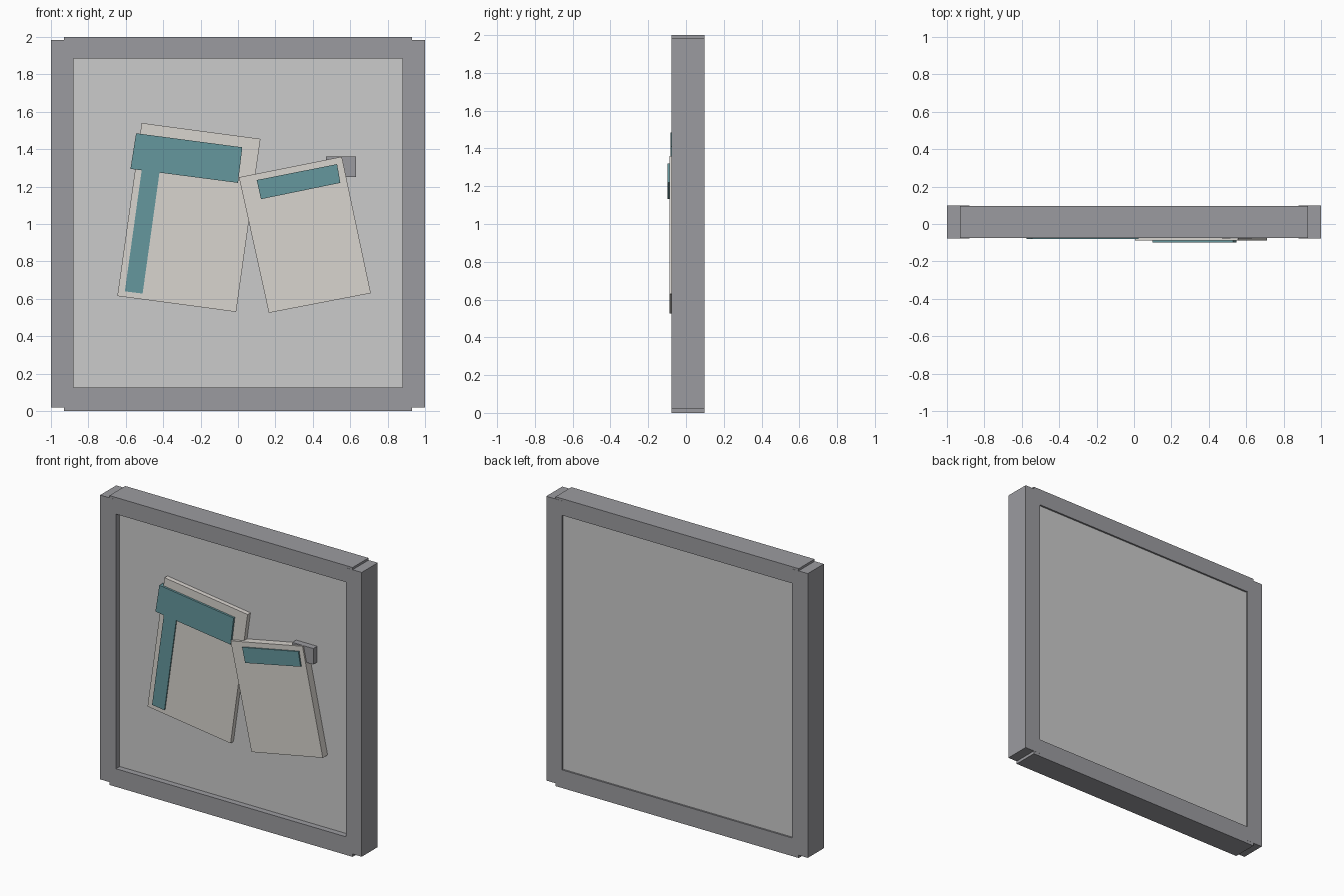
import bpy

if "Cube" in bpy.data.objects:
    bpy.data.objects.remove(bpy.data.objects["Cube"])


def material(name, rgb):
    m = bpy.data.materials.new(name)
    m.diffuse_color = (*rgb, 1)
    m.use_nodes = True
    m.node_tree.nodes["Principled BSDF"].inputs["Base Color"].default_value = m.diffuse_color
    return m


GREY = material("frame_grey", (0.33, 0.33, 0.35))
PALE = material("panel_grey", (0.63, 0.64, 0.65))
PAPER = material("paper", (0.69, 0.66, 0.62))
TEAL = material("teal", (0.13, 0.31, 0.34))


def slab(name, corners, y0, y1, mat):
    """Extrude a four-cornered x/z outline (clockwise from top left) from y0 (front) to y1."""
    verts = [(x, y, z) for y in (y0, y1) for x, z in corners]
    faces = [(3, 2, 1, 0)[::-1], (7, 6, 5, 4)]
    faces += [(i, i + 4, (i + 1) % 4 + 4, (i + 1) % 4) for i in range(4)]
    faces = [f[::-1] for f in faces]
    mesh = bpy.data.meshes.new(name)
    mesh.from_pydata(verts, [], faces)
    # consistent outward normals
    import bmesh
    bm = bmesh.new()
    bm.from_mesh(mesh)
    bmesh.ops.recalc_face_normals(bm, faces=bm.faces)
    bm.to_mesh(mesh)
    bm.free()
    mesh.materials.append(mat)
    ob = bpy.data.objects.new(name, mesh)
    bpy.context.collection.objects.link(ob)
    return ob


def box(name, x0, x1, z0, z1, y0, y1, mat):
    return slab(name, [(x0, z1), (x1, z1), (x1, z0), (x0, z0)], y0, y1, mat)


# Frame: full-depth stiles with rails that stop short of the outer sides
box("left_stile", -1, -0.88, 0.02, 1.985, -0.077, 0.098, GREY)
box("right_stile", 0.88, 1, 0.02, 1.985, -0.077, 0.098, GREY)
box("bottom_rail", -0.93, 0.93, 0, 0.125, -0.076, 0.097, GREY)
box("top_rail", -0.93, 0.93, 1.885, 2, -0.076, 0.097, GREY)

# Recessed board
box("board_panel", -0.9, 0.9, 0.1, 1.9, -0.035, 0.085, PALE)

# Left sheet with its two coloured strips
slab("left_sheet", [(-0.515, 1.54), (0.12, 1.455), (-0.01, 0.53), (-0.645, 0.615)],
     -0.067, -0.034, PAPER)
slab("left_side_strip", [(-0.495, 1.43), (-0.40, 1.418), (-0.51, 0.628), (-0.605, 0.64)],
     -0.075, -0.04, TEAL)
slab("left_header_strip", [(-0.545, 1.485), (0.023, 1.41), (0.0, 1.22), (-0.575, 1.295)],
     -0.081, -0.04, TEAL)

# Right sheet with one strip, held by a small clip behind its corner
slab("right_sheet", [(0.005, 1.25), (0.555, 1.36), (0.71, 0.63), (0.165, 0.525)],
     -0.088, -0.034, PAPER)
slab("right_header_strip", [(0.10, 1.235), (0.53, 1.32), (0.547, 1.22), (0.123, 1.133)],
     -0.098, -0.05, TEAL)
box("sheet_clip", 0.47, 0.63, 1.25, 1.36, -0.077, -0.034, GREY)
